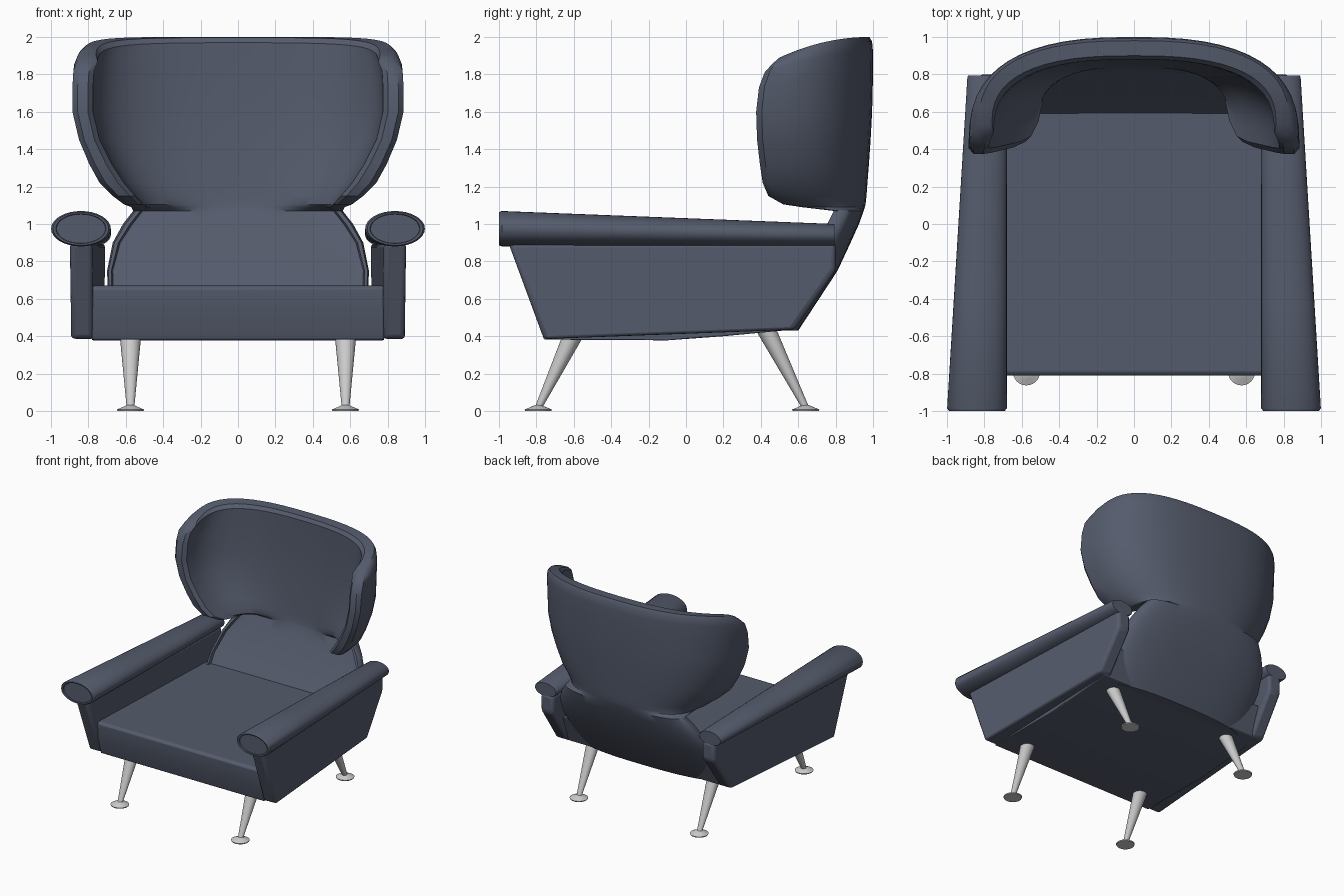
import bpy, bmesh
from math import sin, cos, pi
from mathutils import Vector

if "Cube" in bpy.data.objects:
    bpy.data.objects.remove(bpy.data.objects["Cube"])

fabric = bpy.data.materials.new("blue_grey_fabric")
fabric.diffuse_color = (0.09, 0.105, 0.15, 1)
fabric.use_nodes = True
fabric.node_tree.nodes["Principled BSDF"].inputs["Base Color"].default_value = fabric.diffuse_color


def loft(name, rings, mat=None, angle=35, bevel=0):
    """Skin closed rings (even point count); caps are strips across each end ring."""
    bm = bmesh.new()
    vs = [[bm.verts.new(p) for p in r] for r in rings]
    n = len(rings[0])
    for a, b in zip(vs, vs[1:]):
        for i in range(n):
            j = (i + 1) % n
            bm.faces.new((a[i], a[j], b[j], b[i]))
    for r in (vs[0], vs[-1]):
        for i in range(n // 2 - 1):
            bm.faces.new((r[i], r[i + 1], r[n - 2 - i], r[n - 1 - i]))
    bmesh.ops.recalc_face_normals(bm, faces=bm.faces)
    me = bpy.data.meshes.new(name)
    bm.to_mesh(me)
    bm.free()
    ob = bpy.data.objects.new(name, me)
    bpy.context.collection.objects.link(ob)
    if mat:
        me.materials.append(mat)
    bpy.ops.object.select_all(action='DESELECT')
    bpy.context.view_layer.objects.active = ob
    ob.select_set(True)
    bpy.ops.object.shade_smooth_by_angle(angle=angle * pi / 180)
    if bevel:
        m = ob.modifiers.new("soft_edges", 'BEVEL')
        m.width, m.segments, m.limit_method = bevel, 3, 'ANGLE'
        m.angle_limit = 0.6
    return ob


def power(v, p):
    return (1 if v >= 0 else -1) * abs(v) ** p


# wing backrest: U-shaped sections (z, half width, front y, back y, back thickness, wing thickness, z drop at tip)
rows = [
    (0.43, 0.69, 0.39, 0.60, 0.18, 0.03, 0),
    (0.75, 0.70, 0.61, 0.81, 0.16, 0.03, 0),
    (0.90, 0.67, 0.71, 0.88, 0.14, 0.04, 0),
    (1.00, 0.615, 0.755, 0.925, 0.13, 0.05, 0),
    (1.07, 0.56, 0.79, 0.95, 0.12, 0.05, 0),
    (1.09, 0.57, 0.62, 0.956, 0.12, 0.08, 0),
    (1.105, 0.61, 0.52, 0.96, 0.12, 0.10, 0),
    (1.15, 0.67, 0.44, 0.965, 0.12, 0.12, 0),
    (1.22, 0.74, 0.41, 0.97, 0.12, 0.13, 0),
    (1.32, 0.795, 0.395, 0.978, 0.12, 0.12, 0),
    (1.45, 0.85, 0.38, 0.987, 0.12, 0.11, 0),
    (1.60, 0.885, 0.375, 0.995, 0.12, 0.11, 0),
    (1.80, 0.885, 0.39, 1.0, 0.12, 0.11, 0.07),
    (1.92, 0.88, 0.42, 1.0, 0.12, 0.11, 0.11),
    (1.975, 0.86, 0.46, 0.995, 0.115, 0.11, 0.12),
    (2.00, 0.83, 0.50, 0.98, 0.08, 0.07, 0.11),
]
SEG = 28


def back_section(z, w, f, b, tb, tw, drop):
    def curve(hw, yb):
        pts = []
        for i in range(SEG + 1):
            t = -pi / 2 + pi * i / SEG
            pts.append((hw * power(sin(t), 0.77), f + 0.03 + (yb - f - 0.03) * max(cos(t), 0) ** 0.77))
        return pts
    outer, inner = curve(w, b), curve(w - tw, b - tb)
    xo, xi = w - tw * 0.25, w - tw * 0.75
    outer = [(-xo, f)] + outer + [(xo, f)]
    inner = [(-xi, f)] + inner + [(xi, f)]
    return [(x, y, z - drop * ((b - y) / (b - f)) ** 2) for x, y in outer + inner[::-1]]


loft("wing_backrest", [back_section(*r) for r in rows], fabric)

# seat: side profile run across the width
seat = [(-0.79, 0.67), (0.0, 0.67), (0.3, 0.67), (0.66, 0.67),
        (0.57, 0.435), (0.2, 0.40), (-0.1, 0.378), (-0.76, 0.382), (-0.805, 0.54), (-0.81, 0.655)]
top, low = seat[:4], seat[4:]
loft("seat", [[(x, y, z) for y, z in seat] for x in (-0.78, 0.78)], fabric, 30, 0.008)

# side panels, toed in towards the back
panel = [(-0.95, 0.90), (-0.3, 0.90), (0.8, 0.90), (0.80, 0.75), (0.58, 0.435), (-0.76, 0.385)]
for s, side in ((-1, "left"), (1, "right")):
    loft(side + "_side_panel",
         [[(s * (x - 0.07 * (y + 0.95) / 1.75), y, z) for y, z in panel] for x in (0.78, 0.90)],
         fabric, 30, 0.025)

    # armrests: tapered elliptical rolls with an inset front disc
    def ring(y, k):
        t = (y + 1) / 1.8
        cx, cz = 0.84 - 0.055 * t, 0.975 - 0.035 * t
        rx, rz = (0.16 - 0.055 * t) * k, (0.095 - 0.035 * t) * k
        return [(s * (cx + rx * cos(a)), y, cz + rz * sin(a))
                for a in (2 * pi * i / 32 for i in range(32))]
    loft(side + "_armrest",
         [ring(-0.988, 0.82), ring(-0.998, 0.84), ring(-1.0, 0.93), ring(-0.985, 1),
          ring(-0.4, 1), ring(0.2, 1), ring(0.785, 1), ring(0.795, 0.95)], fabric)

    # splayed tapered legs with round feet
    for part, y_foot, y_top, z_top in (("front", -0.79, -0.60, 0.41), ("rear", 0.64, 0.42, 0.45)):
        def disc(y, z, r):
            return [(s * 0.575 + r * cos(a), y + r * sin(a), z)
                    for a in (2 * pi * i / 24 for i in range(24))]
        loft(f"{side}_{part}_leg", [disc(y_foot, 0.015, 0.02), disc(y_top, z_top, 0.058)])
        loft(f"{side}_{part}_foot", [disc(y_foot, 0, 0.07), disc(y_foot, 0.008, 0.073),
                                     disc(y_foot, 0.022, 0.04), disc(y_foot, 0.032, 0.018)])
